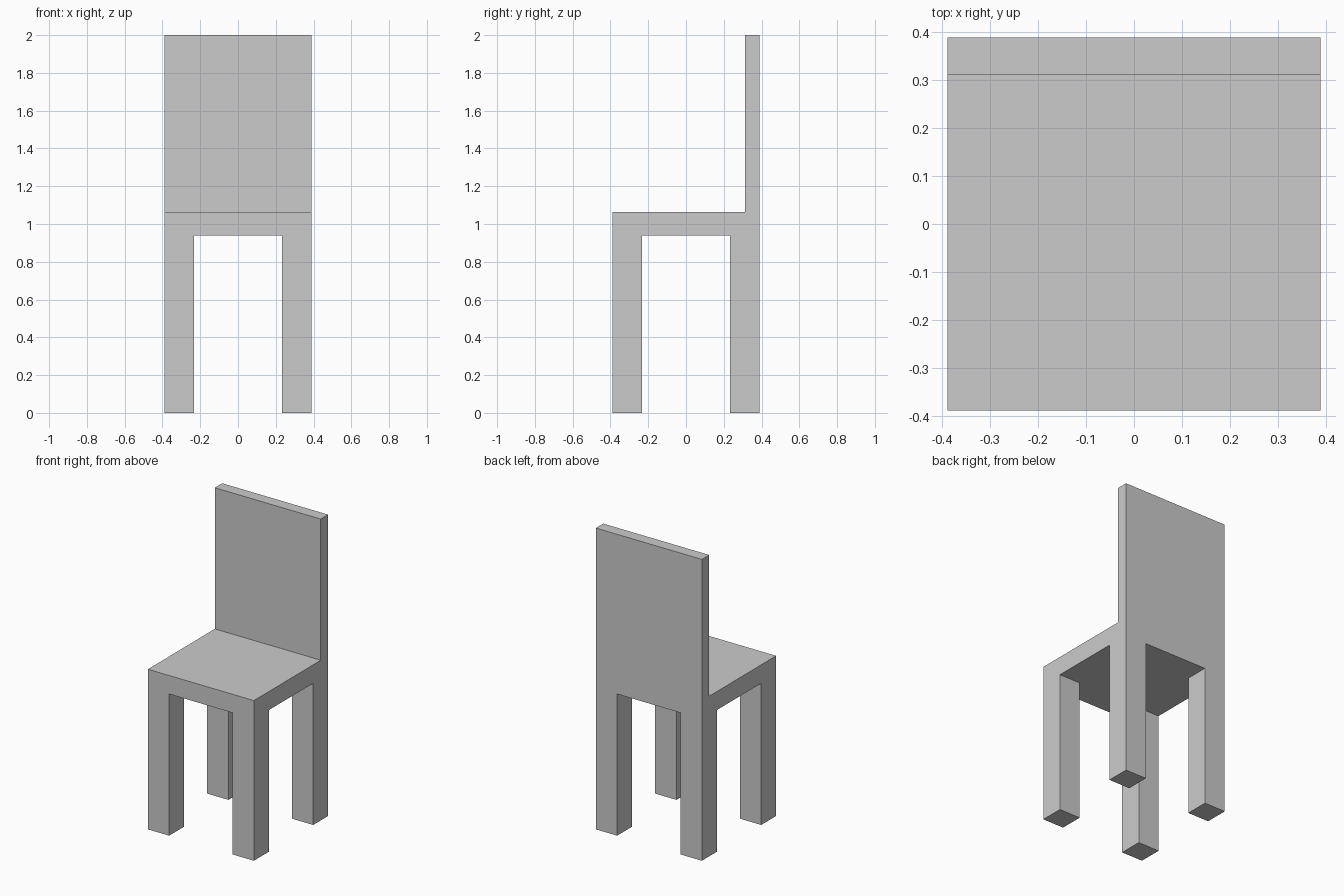
import bpy, bmesh
from mathutils import Matrix, Vector

if "Cube" in bpy.data.objects:
    bpy.data.objects.remove(bpy.data.objects["Cube"])

HALF = 0.389            # half width and depth
LEG_IN = 0.233          # inner face of the legs
BACK_Y = 0.312          # front face of the backrest
SEAT_LO, SEAT_HI, TOP = 0.94, 1.063, 2.0

bm = bmesh.new()

# Seat slab
size = Matrix.Diagonal((2 * HALF, 2 * HALF, SEAT_HI - SEAT_LO, 1))
bmesh.ops.create_cube(bm, size=1, matrix=Matrix.Translation((0, 0, (SEAT_LO + SEAT_HI) / 2)) @ size)


def cut(axis, pos):
    no = Vector((0, 0, 0))
    no[axis] = 1
    bmesh.ops.bisect_plane(bm, geom=bm.verts[:] + bm.edges[:] + bm.faces[:],
                           plane_co=no * pos, plane_no=no)


def extrude(test, normal_z, dz):
    bm.normal_update()
    faces = [f for f in bm.faces if f.normal.z * normal_z > 0.9 and test(f.calc_center_median())]
    geom = bmesh.ops.extrude_face_region(bm, geom=faces)["geom"]
    verts = [v for v in geom if isinstance(v, bmesh.types.BMVert)]
    bmesh.ops.translate(bm, verts=verts, vec=(0, 0, dz))


# Lines where legs and backrest meet the seat
for axis, pos in ((0, -LEG_IN), (0, LEG_IN), (1, -LEG_IN), (1, LEG_IN), (1, BACK_Y)):
    cut(axis, pos)

# Four legs down from the corners, backrest up from the rear strip
extrude(lambda c: abs(c.x) > LEG_IN and abs(c.y) > LEG_IN, -1, -SEAT_LO)
extrude(lambda c: c.y > BACK_Y, 1, TOP - SEAT_HI)

# Merge coplanar pieces into clean flat faces
bmesh.ops.dissolve_limit(bm, angle_limit=0.01, verts=bm.verts[:], edges=bm.edges[:])
bmesh.ops.recalc_face_normals(bm, faces=bm.faces[:])

mesh = bpy.data.meshes.new("chair")
bm.to_mesh(mesh)
bm.free()
bpy.context.collection.objects.link(bpy.data.objects.new("chair", mesh))
